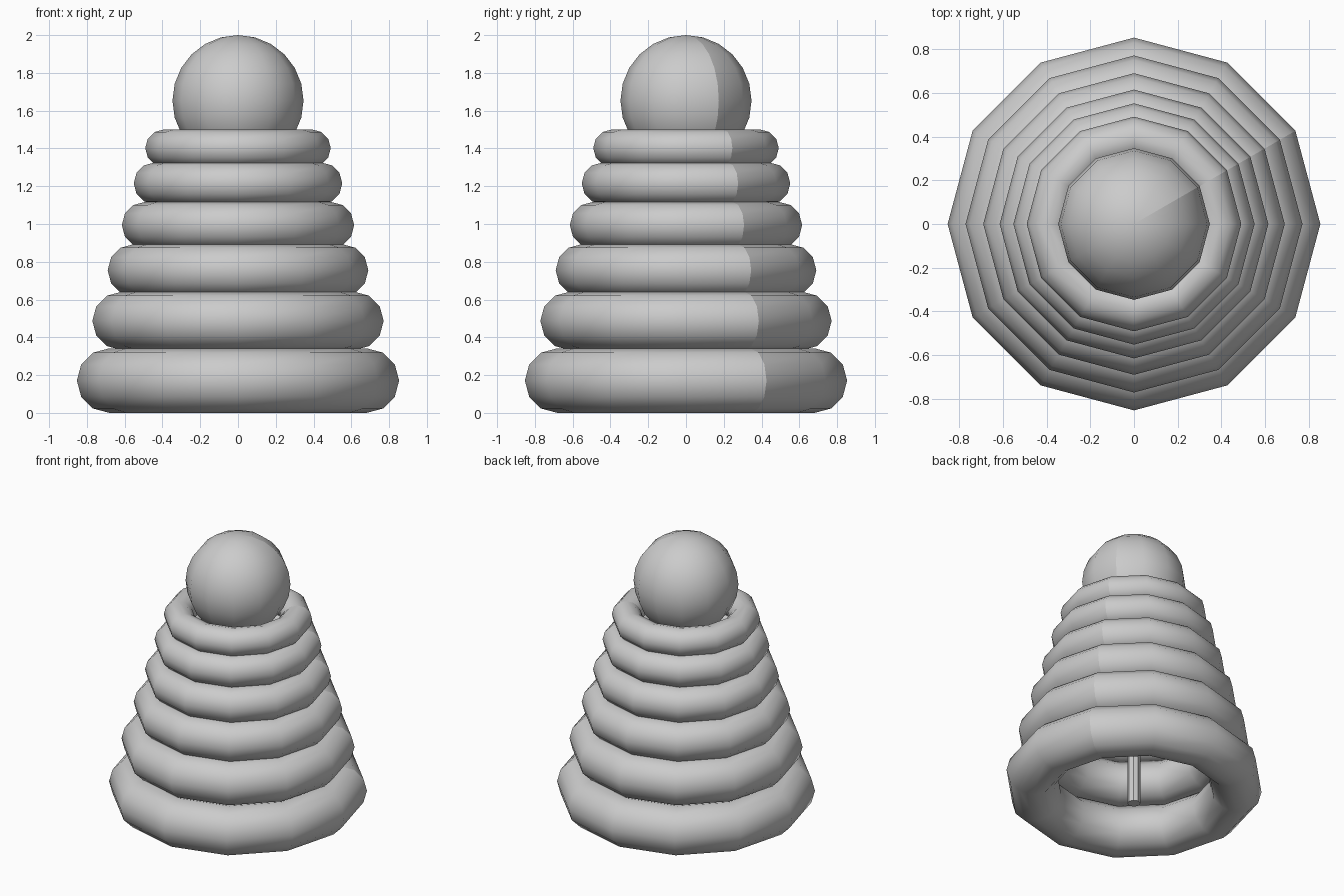
import bpy, bmesh
from math import sin, cos, pi, atan2, radians

if "Cube" in bpy.data.objects:
    bpy.data.objects.remove(bpy.data.objects["Cube"])

SIDES = 12


def finish(bm, name):
    # smooth shading with one hard lengthwise seam at 30 degrees
    bmesh.ops.recalc_face_normals(bm, faces=bm.faces)
    for f in bm.faces:
        f.smooth = True
    for e in bm.edges:
        m = (e.verts[0].co + e.verts[1].co) / 2
        d = e.verts[0].co - e.verts[1].co
        lengthwise = abs(d.x * m.y - d.y * m.x) < 1e-4
        if lengthwise and abs(atan2(m.y, m.x) - radians(30)) < 0.02:
            e.smooth = False
    mesh = bpy.data.meshes.new(name)
    bm.to_mesh(mesh)
    bm.free()
    obj = bpy.data.objects.new(name, mesh)
    bpy.context.collection.objects.link(obj)
    return obj


def ring(name, outer, z):
    # torus whose tube radius is a quarter of its main radius
    major, minor = outer * 0.8, outer * 0.2
    bm = bmesh.new()
    grid = []
    for i in range(SIDES):
        a = 2 * pi * i / SIDES
        row = []
        for j in range(SIDES):
            b = 2 * pi * j / SIDES
            r = major + minor * cos(b)
            row.append(bm.verts.new((r * cos(a), r * sin(a), z + minor * sin(b))))
        grid.append(row)
    for i in range(SIDES):
        for j in range(SIDES):
            p, q = grid[i], grid[(i + 1) % SIDES]
            k = (j + 1) % SIDES
            bm.faces.new((p[j], q[j], q[k], p[k]))
    return finish(bm, name)


# stacked rings, largest at the bottom
sizes = [(0.853, 0.171), (0.771, 0.487), (0.69, 0.755),
         (0.615, 0.994), (0.552, 1.215), (0.491, 1.402)]
for n, (outer, z) in enumerate(sizes, 1):
    ring(f"ring_{n}", outer, z)

# ball on top
bm = bmesh.new()
bmesh.ops.create_uvsphere(bm, u_segments=SIDES, v_segments=12, radius=0.347)
ball = finish(bm, "top_ball")
ball.location.z = 1.653

# thin centre pole running from the floor into the ball
bpy.ops.mesh.primitive_cylinder_add(vertices=8, radius=0.043, depth=1.5,
                                    location=(0, 0, 0.75))
bpy.context.object.name = "centre_pole"
